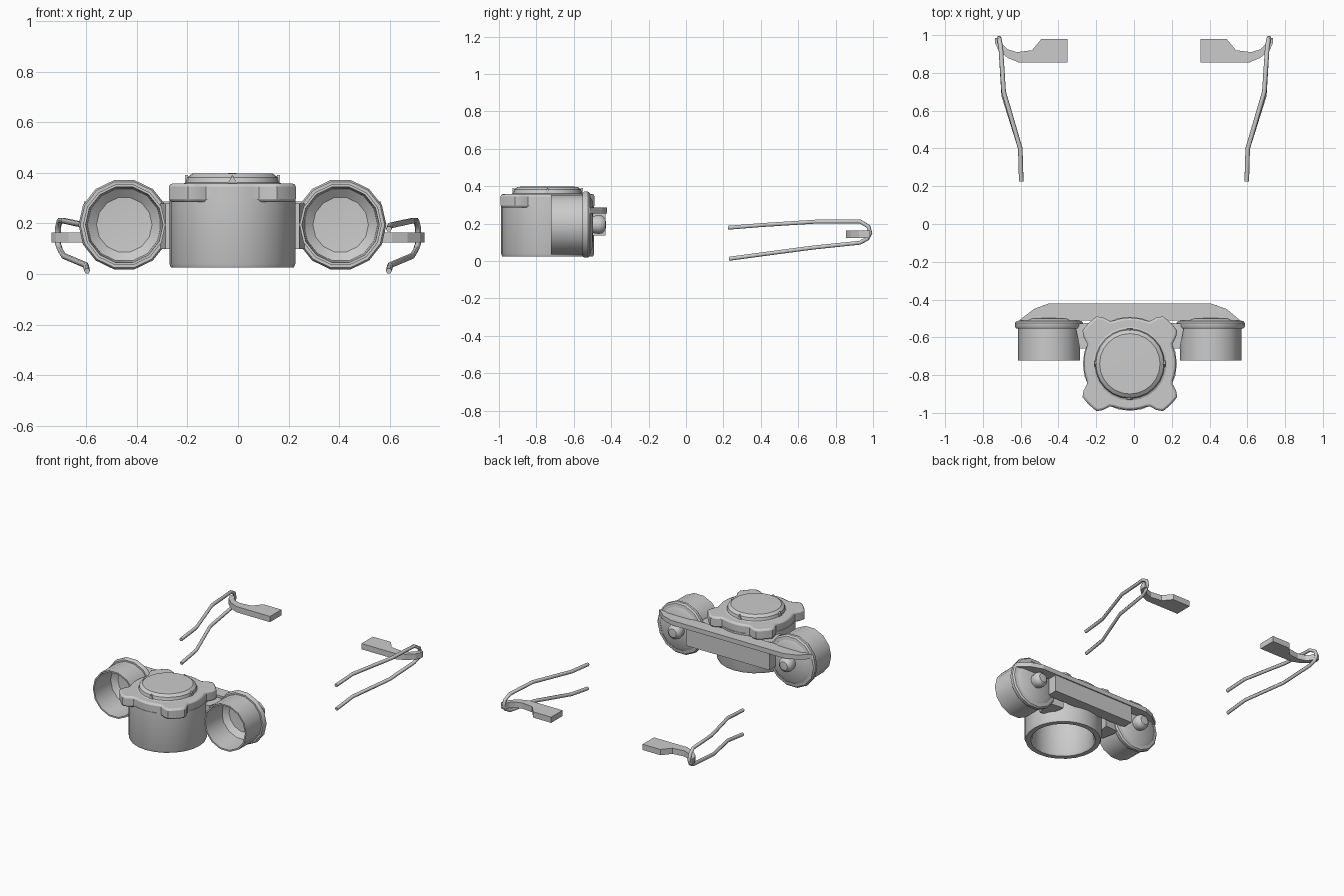
import bpy, bmesh, math
from mathutils import Matrix, Vector

if "Cube" in bpy.data.objects:
    bpy.data.objects.remove(bpy.data.objects["Cube"])

CX, CY = -0.022, -0.74     # axis of the central housing


def finish(bm, name, smooth=35):
    bmesh.ops.recalc_face_normals(bm, faces=bm.faces)
    me = bpy.data.meshes.new(name)
    bm.to_mesh(me)
    bm.free()
    ob = bpy.data.objects.new(name, me)
    bpy.context.collection.objects.link(ob)
    if smooth:
        bpy.ops.object.select_all(action='DESELECT')
        ob.select_set(True)
        bpy.context.view_layer.objects.active = ob
        bpy.ops.object.shade_smooth_by_angle(angle=math.radians(smooth))
    return ob


def lathe(name, profile, segs, matrix):
    """Spin a closed (radius, height) profile about local z."""
    bm = bmesh.new()
    vs = [bm.verts.new((r, 0, h)) for r, h in profile]
    es = [bm.edges.new((vs[i], vs[(i + 1) % len(vs)])) for i in range(len(vs))]
    bmesh.ops.spin(bm, geom=vs + es, cent=(0, 0, 0), axis=(0, 0, 1),
                   angle=math.tau, steps=segs, use_merge=True)
    bmesh.ops.remove_doubles(bm, verts=bm.verts, dist=1e-4)
    bm.transform(matrix)
    return finish(bm, name)


def prism(name, outline, z0, z1, bevel=0, smooth=0):
    """Extrude a top-view outline from z0 to z1."""
    bm = bmesh.new()
    f = bm.faces.new([bm.verts.new((x, y, z0)) for x, y in outline])
    ext = bmesh.ops.extrude_face_region(bm, geom=[f])
    bmesh.ops.translate(bm, vec=(0, 0, z1 - z0),
                        verts=[v for v in ext['geom'] if isinstance(v, bmesh.types.BMVert)])
    ob = finish(bm, name, smooth)
    if bevel:
        m = ob.modifiers.new("edge", 'BEVEL')
        m.width, m.segments, m.limit_method = bevel, 2, 'ANGLE'
        m.angle_limit = math.radians(50)
    return ob


# Central housing: open-bottomed tube
centre = Matrix.Translation((CX, CY, 0))
lathe("housing", [(.249, .04), (.243, .025), (.21, .025), (.20, .04), (.20, .30), (.249, .30)],
      24, centre)

# Lid: scalloped grip ring with four lobes, then a domed cap
ring = []
for i in range(72):
    a = i * 5
    d = abs((a % 90) - 45)
    t = min(1, max(0, (22 - d) / 12))
    r = .244 + .062 * t * t * (3 - 2 * t)
    ring.append((CX + r * math.cos(math.radians(a)), CY + r * math.sin(math.radians(a))))
prism("lid_grip_ring", ring, .285, .358, .012, 35)
lathe("lid_cap", [(.215, .35), (.185, .362), (.18, .382), (.16, .397), (0, .399), (0, .35)],
      24, centre)

# Small pointer marks around the cap
for k in range(4):
    bm = bmesh.new()
    bmesh.ops.create_cone(bm, cap_ends=True, segments=3, radius1=.02, radius2=.02, depth=.012)
    bm.transform(centre @ Matrix.Rotation(k * math.pi / 2, 4, 'Z') @
                 Matrix.Translation((0, -.182, .371)) @ Matrix.Rotation(math.pi / 2, 4, 'X'))
    finish(bm, "pointer_mark", 0)

# Side cups facing forward, each with rim flange and rear knob
for side in (-1, 1):
    x = CX + side * .428
    m = Matrix.Translation((x, 0, .195)) @ Matrix.Rotation(math.pi / 2, 4, 'X')   # local z -> -y
    lathe("side_cup", [(.163, .722), (.153, .722), (.146, .55), (.11, .52), (0, .513),
                       (0, .495), (.13, .50), (.163, .52)], 14, m)
    lathe("cup_flange", [(.158, .553), (.174, .553), (.181, .543), (.181, .524),
                         (.172, .514), (.15, .51)], 14, m)
    lathe("rear_knob", [(0, .427), (.03, .43), (.047, .445), (.052, .465), (.045, .505), (0, .505)],
          14, m)
    # Web joining cup and housing
    prism("web", [(CX + side * a, b) for a, b in
                  [(.29, -.53), (.265, -.66), (.20, -.66), (.18, -.52)]], .10, .28)

# Rear bridge: wide tapered shelf over a flat panel
prism("bridge_shelf", [(-.61, -.512), (-.53, -.45), (-.455, -.422), (.41, -.422),
                       (.49, -.45), (.565, -.512)], .255, .287)
prism("bridge_panel", [(-.34, -.51), (-.34, -.43), (.30, -.43), (.30, -.51)], .137, .26)

# Separate wire arms with hooked end plates, mirrored left and right
wire = [(.597, .225, .178), (.602, .40, .192), (.69, .70, .211), (.705, .93, .212),
        (.712, .975, .185), (.714, .985, .15), (.712, .97, .12), (.705, .93, .098),
        (.69, .68, .072), (.602, .40, .035), (.597, .23, .012)]
plate = [(.352, .98), (.49, .98), (.54, .92), (.62, .91), (.67, .925), (.695, .95), (.71, .985),
         (.735, .985), (.737, .96), (.72, .925), (.67, .88), (.61, .855), (.352, .855)]
for side in (-1, 1):
    cu = bpy.data.curves.new("wire_arm", 'CURVE')
    cu.dimensions = '3D'
    cu.bevel_depth, cu.bevel_resolution, cu.use_fill_caps = .012, 1, True
    sp = cu.splines.new('POLY')
    sp.points.add(len(wire) - 1)
    for p, (px, py, pz) in zip(sp.points, wire):
        p.co = (side * px, py, pz, 1)
    bpy.context.collection.objects.link(bpy.data.objects.new("wire_arm", cu))
    prism("hook_plate", [(side * a, b) for a, b in plate], .124, .164)
